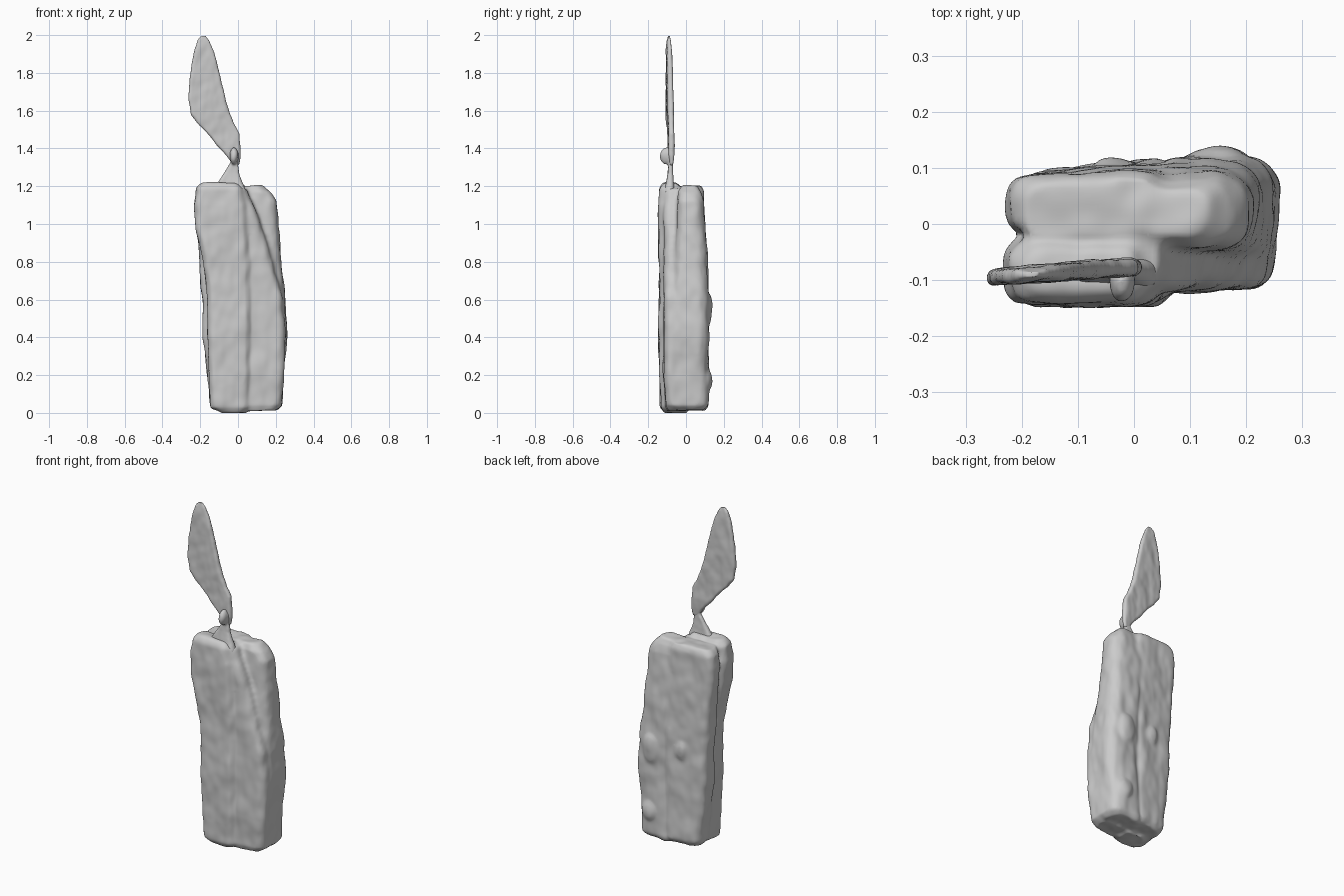
import bpy, bmesh, math
from mathutils import Vector, noise


def ring(z, x0, x1, y0, y1, skew=0.0, rf=0.035, rb=0.035, rl=0.035):
    """Rounded rectangle: own radius at front right, back right and left;
    skew makes y grow toward +x."""
    pts = []
    top = min(x1 - x0, y1 - y0) / 2.1
    rf, rb, rl = min(rf, top), min(rb, top), min(rl, top)
    corners = [(x1 - rb, y1 - rb, 0, rb), (x0 + rl, y1 - rl, 90, rl),
               (x0 + rl, y0 + rl, 180, rl), (x1 - rf, y0 + rf, 270, rf)]
    for cx, cy, a, r in corners:
        for k in range(5):
            t = math.radians(a + 22.5 * k)
            x = cx + r * math.cos(t)
            y = cy + r * math.sin(t) + skew * (x + 0.2)
            pts.append(Vector((x, y, z)))
    return pts


def loft(bm, rows, **shape):
    rings = [[bm.verts.new(p) for p in ring(*row, **shape)] for row in rows]
    n = len(rings[0])
    for a, b in zip(rings, rings[1:]):
        for i in range(n):
            j = (i + 1) % n
            bm.faces.new((a[i], a[j], b[j], b[i]))
    bm.faces.new(rings[0][::-1])
    bm.faces.new(rings[-1])


def blob(bm, centre, size):
    geo = bmesh.ops.create_icosphere(bm, subdivisions=3, radius=1)
    for v in geo['verts']:
        v.co = Vector(a * s + c for a, s, c in zip(v.co, size, centre))


def finish(bm, name, voxel, smooth, rough, scale):
    """Fuse the pieces into one skin, then roughen it with noise."""
    bmesh.ops.recalc_face_normals(bm, faces=bm.faces[:])
    me = bpy.data.meshes.new(name)
    bm.to_mesh(me)
    bm.free()
    ob = bpy.data.objects.new(name, me)
    bpy.context.collection.objects.link(ob)
    bpy.context.view_layer.objects.active = ob
    m = ob.modifiers.new("fuse", 'REMESH')
    m.mode = 'VOXEL'
    m.voxel_size = voxel
    m.use_smooth_shade = True
    s = ob.modifiers.new("soften", 'SMOOTH')
    s.factor = 0.5
    s.iterations = smooth
    for mod in [m.name, s.name]:
        bpy.ops.object.modifier_apply(modifier=mod)
    me = ob.data
    normals = [v.normal.copy() for v in me.vertices]
    for v, nrm in zip(me.vertices, normals):
        p = Vector((v.co.x * scale, v.co.y * scale, v.co.z * scale * 0.6))
        v.co += nrm * rough * (noise.noise(p) + 0.5 * noise.noise(p * 2.3))
        v.co.z = max(v.co.z, 0.0)


# Front left slab of the body
bm = bmesh.new()
loft(bm, [(0.0, -0.09, 0.04, -0.115, 0.0),
          (0.03, -0.145, 0.06, -0.134, 0.0),
          (0.20, -0.155, 0.065, -0.143, 0.0),
          (0.60, -0.165, 0.065, -0.143, -0.02),
          (0.80, -0.185, 0.065, -0.143, -0.02),
          (0.95, -0.22, 0.055, -0.143, -0.025),
          (1.10, -0.237, 0.045, -0.143, -0.025),
          (1.19, -0.222, 0.025, -0.139, -0.03),
          (1.218, -0.19, 0.0, -0.12, -0.045)], rf=0.04, rb=0.02, rl=0.04)
# Front right slab, its edge sweeping right as it goes down
loft(bm, [(0.01, -0.08, 0.20, -0.10, 0.0),
          (0.04, -0.08, 0.232, -0.112, 0.01),
          (0.20, -0.08, 0.242, -0.118, 0.01),
          (0.40, -0.08, 0.252, -0.118, 0.01),
          (0.60, -0.08, 0.238, -0.118, 0.0),
          (0.80, -0.10, 0.185, -0.118, -0.02),
          (0.95, -0.10, 0.14, -0.120, -0.025),
          (1.10, -0.10, 0.085, -0.122, -0.025),
          (1.19, -0.10, 0.045, -0.120, -0.03)], rf=0.05, rb=0.02)
# Back left slab
loft(bm, [(0.02, -0.12, 0.06, -0.05, 0.07, 0.12),
          (0.05, -0.145, 0.07, -0.04, 0.085, 0.12),
          (0.40, -0.183, 0.075, -0.03, 0.09, 0.10),
          (0.60, -0.192, 0.075, -0.025, 0.09, 0.10),
          (0.85, -0.208, 0.07, -0.02, 0.088, 0.08),
          (1.10, -0.227, 0.065, -0.015, 0.085, 0.06),
          (1.17, -0.22, 0.06, -0.015, 0.083, 0.06),
          (1.20, -0.195, 0.05, -0.03, 0.07, 0.06)], rb=0.045)
# Back right slab
loft(bm, [(0.015, 0.03, 0.205, -0.06, 0.10),
          (0.04, 0.04, 0.23, -0.08, 0.118),
          (0.40, 0.06, 0.257, -0.08, 0.120),
          (0.60, 0.06, 0.252, -0.07, 0.120),
          (0.80, 0.04, 0.230, -0.06, 0.115),
          (1.00, 0.0, 0.211, -0.05, 0.102),
          (1.12, -0.02, 0.203, -0.045, 0.09),
          (1.17, -0.02, 0.175, -0.04, 0.08),
          (1.205, 0.0, 0.13, -0.02, 0.065)], rf=0.05, rb=0.06, rl=0.04)
# Lumps on the back
blob(bm, (-0.04, 0.09, 0.58), (0.045, 0.036, 0.07))
blob(bm, (0.15, 0.105, 0.55), (0.06, 0.036, 0.10))
blob(bm, (0.16, 0.105, 0.18), (0.055, 0.03, 0.07))
finish(bm, "wrapped_block", 0.010, 5, 0.008, 10)

# Stem: a small tapering fin with a knot
bm = bmesh.new()
loft(bm, [(1.17, -0.13, 0.045, -0.115, -0.06),
          (1.215, -0.112, 0.024, -0.106, -0.066),
          (1.27, -0.075, 0.005, -0.096, -0.070),
          (1.32, -0.042, 0.002, -0.093, -0.070),
          (1.38, -0.035, 0.005, -0.095, -0.068)])
blob(bm, (-0.022, -0.102, 1.36), (0.022, 0.036, 0.045))
finish(bm, "stem", 0.006, 4, 0.003, 20)

# Blade: thin leaf, lofted from bottom to tip
bm = bmesh.new()
leaf = [(1.31, -0.03, 0.005, 0.009), (1.36, -0.06, 0.012, 0.014),
        (1.42, -0.115, 0.013, 0.016), (1.48, -0.165, 0.011, 0.016),
        (1.53, -0.213, -0.02, 0.015), (1.58, -0.25, -0.042, 0.015),
        (1.66, -0.263, -0.064, 0.015), (1.76, -0.257, -0.088, 0.015),
        (1.86, -0.245, -0.112, 0.014), (1.93, -0.228, -0.132, 0.013),
        (1.975, -0.214, -0.15, 0.011), (2.0, -0.194, -0.168, 0.008)]
loft(bm, [(z, a, b, -0.091 - h, -0.091 + h, 0.075)
          for z, a, b, h in leaf])
finish(bm, "blade", 0.006, 3, 0.005, 14)
